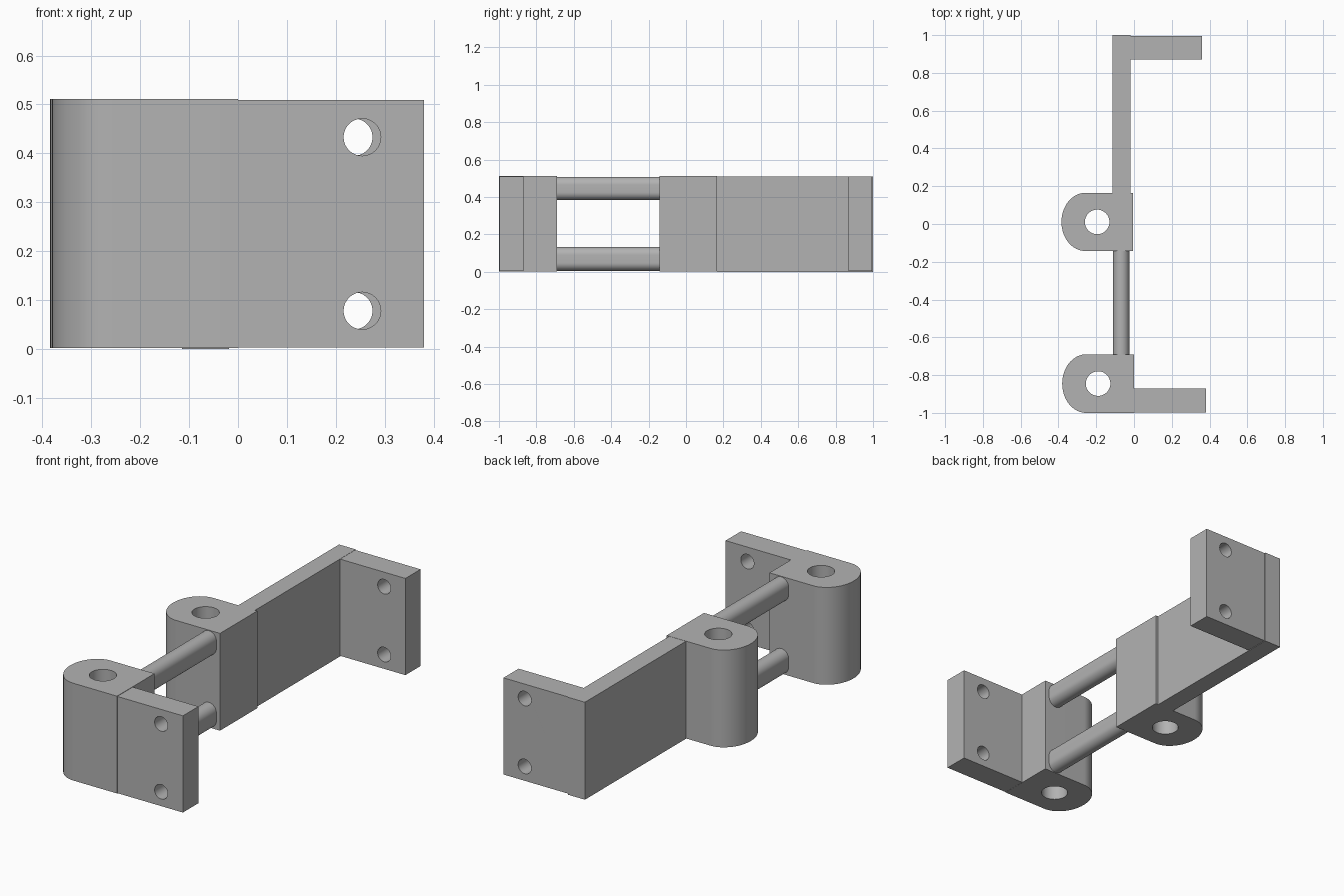
import bpy
import bmesh
from math import pi, sin, cos
from mathutils import Matrix

cube = bpy.data.objects.get("Cube")
if cube:
    bpy.data.objects.remove(cube, do_unlink=True)

steel = bpy.data.materials.new("grey_steel")
steel.use_nodes = True
GREY = (0.45, 0.45, 0.45, 1)
steel.diffuse_color = GREY
steel.node_tree.nodes["Principled BSDF"].inputs["Base Color"].default_value = GREY


def arc(cx, cy, rx, ry, start, end, steps):
    return [(cx + rx * cos(start + (end - start) * i / steps),
             cy + ry * sin(start + (end - start) * i / steps)) for i in range(steps + 1)]


def circle(cx, cy, r):
    return arc(cx, cy, r, r, 0, 2 * pi, 48)[:-1]


def rect(x0, x1, y0, y1):
    return [(x0, y0), (x1, y0), (x1, y1), (x0, y1)]


def extrude_profile(name, outlines, low, high, along_y=False):
    """Fill the first outline, leave the others as holes, extrude from low to high."""
    curve = bpy.data.curves.new(name, "CURVE")
    curve.dimensions = "2D"
    curve.fill_mode = "BOTH"
    curve.extrude = (high - low) / 2
    for points in outlines:
        spline = curve.splines.new("POLY")
        spline.points.add(len(points) - 1)
        for p, (x, y) in zip(spline.points, points):
            p.co = (x, y, 0, 1)
        spline.use_cyclic_u = True
    temp = bpy.data.objects.new(name + "_profile", curve)
    bpy.context.collection.objects.link(temp)
    mesh = bpy.data.meshes.new_from_object(temp.evaluated_get(bpy.context.evaluated_depsgraph_get()))
    bpy.data.objects.remove(temp, do_unlink=True)
    bpy.data.curves.remove(curve)

    # Place the solid and weld the caps to the walls
    mid = (low + high) / 2
    if along_y:
        place = Matrix.Translation((0, mid, 0)) @ Matrix.Rotation(pi / 2, 4, "X")
    else:
        place = Matrix.Translation((0, 0, mid))
    mesh.transform(place)
    bm = bmesh.new()
    bm.from_mesh(mesh)
    bmesh.ops.remove_doubles(bm, verts=bm.verts, dist=0.0001)
    bmesh.ops.recalc_face_normals(bm, faces=bm.faces)
    bm.to_mesh(mesh)
    bm.free()
    mesh.name = name
    mesh.materials.clear()
    mesh.materials.append(steel)
    obj = bpy.data.objects.new(name, mesh)
    bpy.context.collection.objects.link(obj)
    bpy.ops.object.select_all(action="DESELECT")
    obj.select_set(True)
    bpy.context.view_layer.objects.active = obj
    bpy.ops.object.shade_smooth_by_angle(angle=pi / 6)
    return obj


# Hinge blocks: rounded on one side, with a vertical pin hole
def hinge_block(name, x0, x1, y0, y1, hole_x):
    mid, half, nose = (y0 + y1) / 2, (y1 - y0) / 2, 0.127
    outline = [(x1, y0), (x1, y1)] + arc(x0 + nose, mid, nose, half, pi / 2, 3 * pi / 2, 40)
    extrude_profile(name, [outline, circle(hole_x, mid, 0.065)], 0.002, 0.511)


hinge_block("front_hinge_block", -0.38, 0, -1, -0.69, -0.19)
hinge_block("rear_hinge_block", -0.384, -0.004, -0.143, 0.165, -0.195)


# Mounting flanges with two bolt holes each
def flange(name, x0, x1, y0, y1, hole_x):
    holes = [circle(hole_x, z, 0.038) for z in (0.078, 0.433)]
    extrude_profile(name, [rect(x0, x1, 0.003, 0.509)] + holes, y0, y1, along_y=True)


flange("front_flange", 0, 0.38, -0.998, -0.87, 0.254)
flange("rear_flange", -0.02, 0.36, 0.87, 0.995, 0.237)

# Long arm joining the rear block to the rear flange
extrude_profile("rear_arm", [rect(-0.115, -0.018, 0.165, 1)], 0, 0.51)

# Flat-sided tie rods between the two blocks
for name, z0, z1 in (("lower_tie_rod", 0.005, 0.133), ("upper_tie_rod", 0.383, 0.508)):
    x, r = -0.068, 0.043
    outline = arc(x, z1 - r, r, r, 0, pi, 20) + arc(x, z0 + r, r, r, pi, 2 * pi, 20)
    extrude_profile(name, [outline], -0.69, -0.143, along_y=True)
